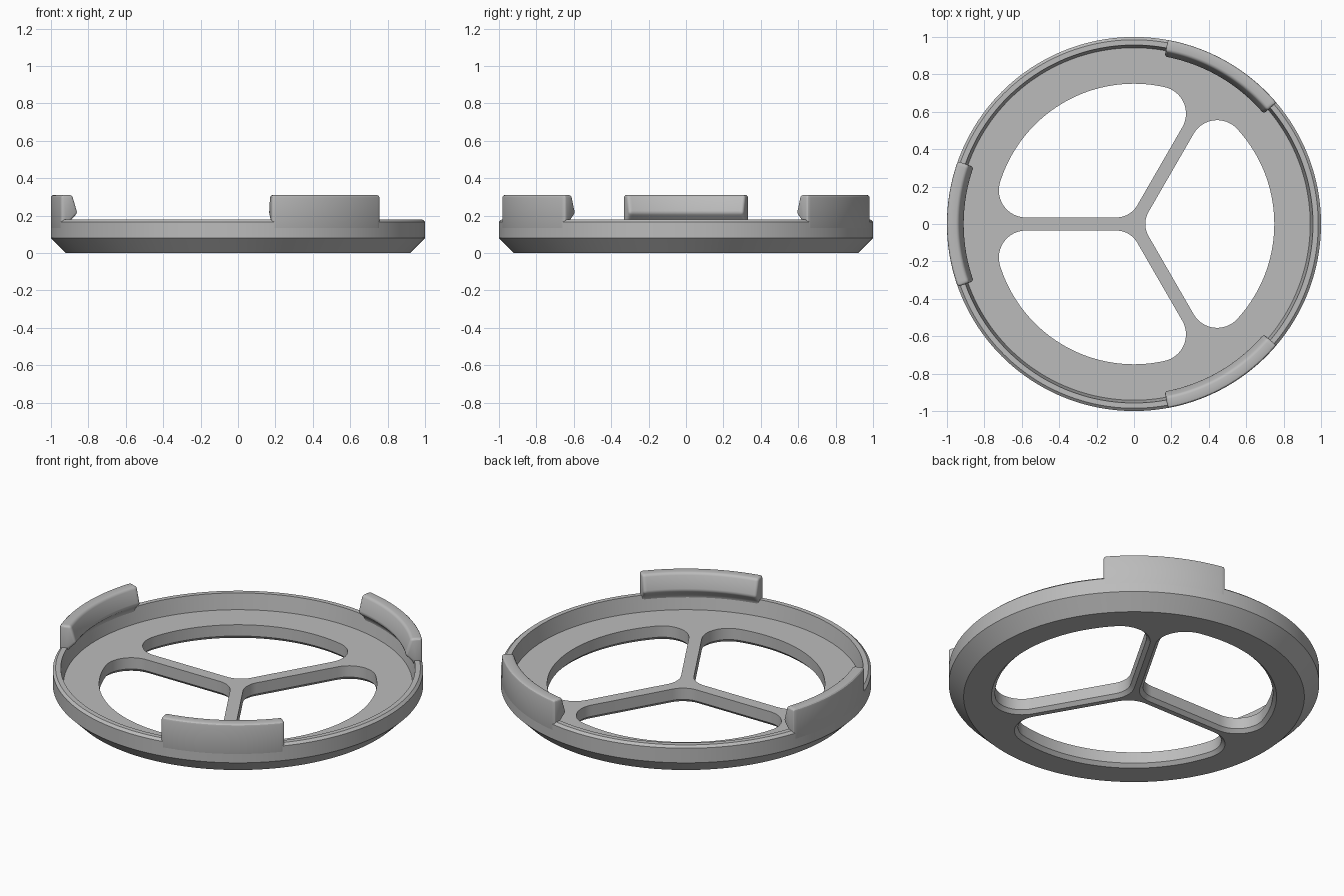
import bpy, bmesh, math
from math import sin, cos, pi, radians

if "Cube" in bpy.data.objects:
    bpy.data.objects.remove(bpy.data.objects["Cube"])

grey = bpy.data.materials.new("plain grey")
grey.use_nodes = True
grey.diffuse_color = (0.5, 0.5, 0.5, 1)
grey.node_tree.nodes["Principled BSDF"].inputs["Base Color"].default_value = (0.5, 0.5, 0.5, 1)


def make_object(name, bm):
    bmesh.ops.recalc_face_normals(bm, faces=bm.faces)
    mesh = bpy.data.meshes.new(name)
    bm.to_mesh(mesh)
    bm.free()
    mesh.materials.append(grey)
    obj = bpy.data.objects.new(name, mesh)
    bpy.context.collection.objects.link(obj)
    return obj


def smooth(obj):
    for p in obj.data.polygons:
        p.use_smooth = True
    obj.data.set_sharp_from_angle(angle=radians(28))


def bridge(bm, loops):
    """Join closed loops of points into a capped solid."""
    rings = [[bm.verts.new(p) for p in loop] for loop in loops]
    n = len(rings[0])
    for a, b in zip(rings, rings[1:]):
        for i in range(n):
            j = (i + 1) % n
            bm.faces.new((a[i], a[j], b[j], b[i]))
    bm.faces.new(rings[0][::-1])
    bm.faces.new(rings[-1])


def arc(cx, cy, r, start, end, n):
    return [(cx + r * cos(start + (end - start) * i / n),
             cy + r * sin(start + (end - start) * i / n)) for i in range(n + 1)]


def window_outline(grow, turn):
    """Rounded third of a disc between two spokes."""
    half, outer = 0.035, 0.75
    r_hub, r_corner = 0.13, 0.145
    side = pi / 3
    # Corner centre sits a fixed distance from the spoke and the outer arc
    d, reach = half + r_corner, outer - r_corner
    ang = side - math.asin(d / reach)
    cx, cy = reach * cos(ang), reach * sin(ang)
    hub_x = (half + r_hub) / sin(side)
    pts = arc(hub_x, 0, r_hub + grow, side + pi / 2, 1.5 * pi - side, 12)
    pts += arc(cx, -cy, r_corner + grow, -side - pi / 2, -ang, 16)
    pts += arc(0, 0, outer + grow, -ang, ang, 48)[1:-1]
    pts += arc(cx, cy, r_corner + grow, ang, side + pi / 2, 16)
    return [(x * cos(turn) - y * sin(turn), x * sin(turn) + y * cos(turn)) for x, y in pts]


# Dish: turned profile with chamfered foot and raised rim
profile = [(0.92, 0), (1, 0.08), (1, 0.167), (0.985, 0.18),
           (0.957, 0.18), (0.942, 0.087)]
bm = bmesh.new()
bridge(bm, [[(r * cos(2 * pi * i / 192), r * sin(2 * pi * i / 192), z)
             for i in range(192)] for r, z in profile])
dish = make_object("spoked_dish", bm)

# Three windows, flared at the underside, leaving three spokes
for k in range(3):
    turn = k * 2 * pi / 3
    bm = bmesh.new()
    bridge(bm, [[(x, y, z) for x, y in window_outline(grow, turn)]
                for grow, z in ((0.03, -0.01), (0, 0.02), (0, 0.3))])
    cutter = make_object("window_cutter", bm)
    cutter.hide_render = True
    mod = dish.modifiers.new("window", "BOOLEAN")
    mod.operation = "DIFFERENCE"
    mod.solver = "EXACT"
    mod.object = cutter
    bpy.context.view_layer.objects.active = dish
    bpy.ops.object.modifier_apply(modifier=mod.name)
    bpy.data.objects.remove(cutter)
smooth(dish)

# Three hooked clips rising from the rim
hook = [(1.0003, 0.12), (1.0003, 0.31), (0.938, 0.31),
        (0.907, 0.213), (0.95, 0.172), (0.96, 0.12)]
for name, middle in (("right_clip", 180), ("back_clip", 60), ("front_clip", -60)):
    bm = bmesh.new()
    angles = [radians(middle - 19.6 + 39.2 * i / 28) for i in range(29)]
    bridge(bm, [[(r * cos(a), r * sin(a), z) for r, z in hook] for a in angles])
    bmesh.ops.recalc_face_normals(bm, faces=bm.faces)
    edges = [e for e in bm.edges if e.calc_face_angle(0) > radians(30)]
    bmesh.ops.bevel(bm, geom=edges, offset=0.014, segments=3, profile=0.5,
                    affect="EDGES", clamp_overlap=True)
    smooth(make_object(name, bm))
